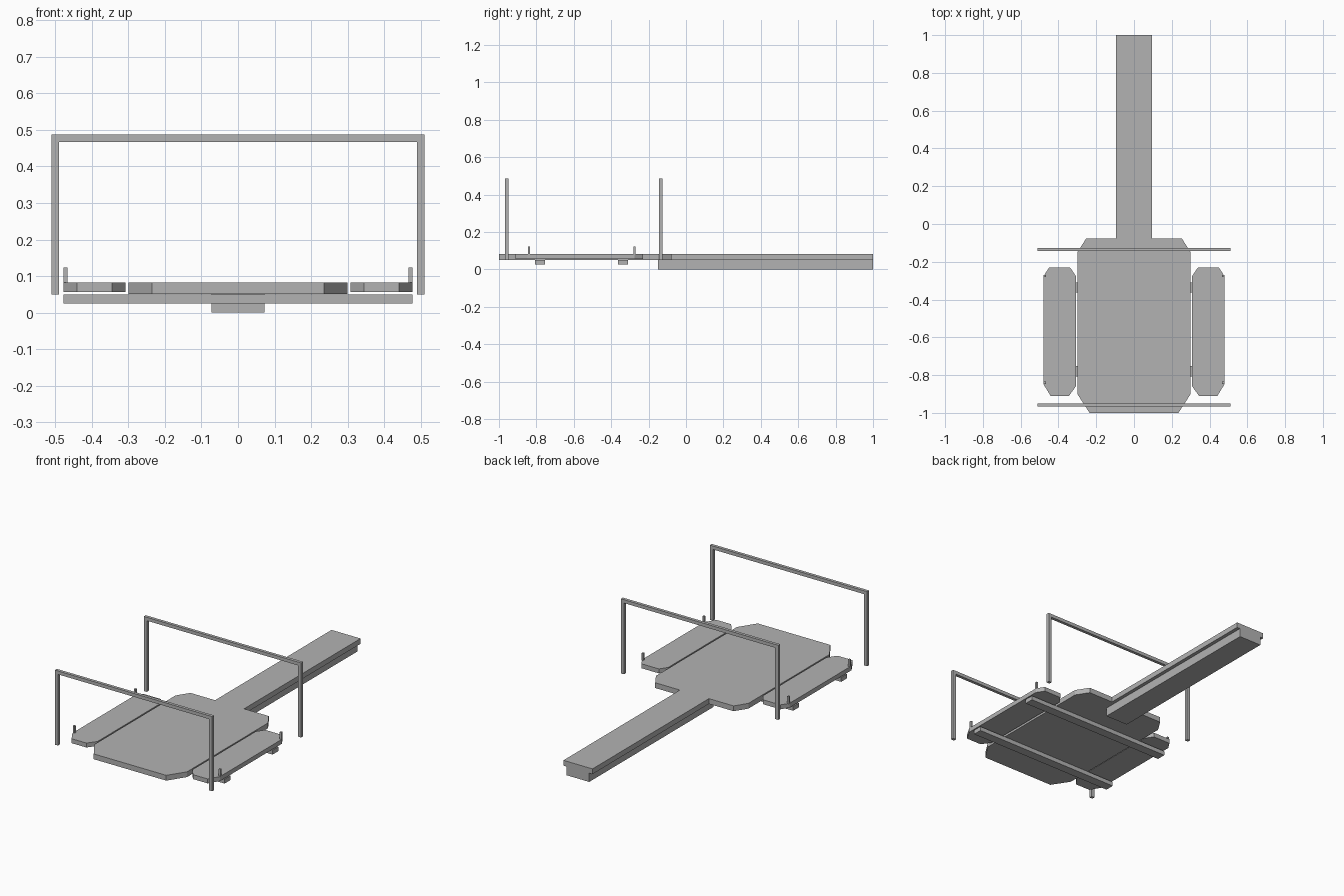
import bpy
import bmesh

cube = bpy.data.objects.get("Cube")
if cube:
    bpy.data.objects.remove(cube, do_unlink=True)

grey = bpy.data.materials.new("plain grey")
grey.use_nodes = True
colour = (0.45, 0.45, 0.45, 1)
grey.diffuse_color = colour
grey.node_tree.nodes["Principled BSDF"].inputs["Base Color"].default_value = colour


def slab(name, outline, z0, z1):
    """Extrude a flat outline from z0 up to z1."""
    bm = bmesh.new()
    face = bm.faces.new([bm.verts.new((x, y, z0)) for x, y in outline])
    grown = bmesh.ops.extrude_face_region(bm, geom=[face])["geom"]
    top = [v for v in grown if isinstance(v, bmesh.types.BMVert)]
    bmesh.ops.translate(bm, verts=top, vec=(0, 0, z1 - z0))
    bmesh.ops.recalc_face_normals(bm, faces=bm.faces)
    mesh = bpy.data.meshes.new(name)
    bm.to_mesh(mesh)
    bm.free()
    mesh.materials.append(grey)
    obj = bpy.data.objects.new(name, mesh)
    bpy.context.scene.collection.objects.link(obj)
    return obj


def box(name, x, y, z):
    return slab(name, [(x[0], y[0]), (x[1], y[0]), (x[1], y[1]), (x[0], y[1])], *z)


def mirror(points):
    return [(-x, y) for x, y in points]


# Main deck with chamfered corners, running into the long tongue
half = [(0.235, -1), (0.3, -0.9), (0.3, -0.15), (0.254, -0.078), (0.094, -0.078), (0.094, 1)]
slab("deck_and_tongue", half + mirror(half[::-1]), 0.051, 0.082)

# Narrower spine under the tongue
box("tongue_spine", (-0.073, 0.073), (-0.15, 1), (0, 0.051))

# Cross beams under the deck
for end, y in (("front", -0.78), ("back", -0.336)):
    box(end + "_cross_beam", (-0.478, 0.478), (y - 0.027, y + 0.027), (0.025, 0.05))

# Side panels and their upright pins
panel = [(0.345, -0.911), (0.441, -0.911), (0.478, -0.85), (0.478, -0.275),
         (0.45, -0.231), (0.338, -0.231), (0.308, -0.275), (0.308, -0.86)]
for side, s in (("left", 1), ("right", -1)):
    slab(side + "_side_panel", panel if s > 0 else mirror(panel), 0.056, 0.082)
    for end, y in (("front", -0.84), ("back", -0.275)):
        box(f"{side}_{end}_pin", (s * 0.467, s * 0.478), (y - 0.006, y + 0.006), (0.08, 0.123))

# Tall hoop frames: two posts and a top rail each
for end, y in (("front", -0.958), ("back", -0.135)):
    depth = (y - 0.009, y + 0.009)
    box(end + "_frame_rail", (-0.51, 0.51), depth, (0.467, 0.487))
    for side, s in (("left", 1), ("right", -1)):
        box(f"{end}_frame_{side}_post", (s * 0.49, s * 0.51), depth, (0.05, 0.467))
